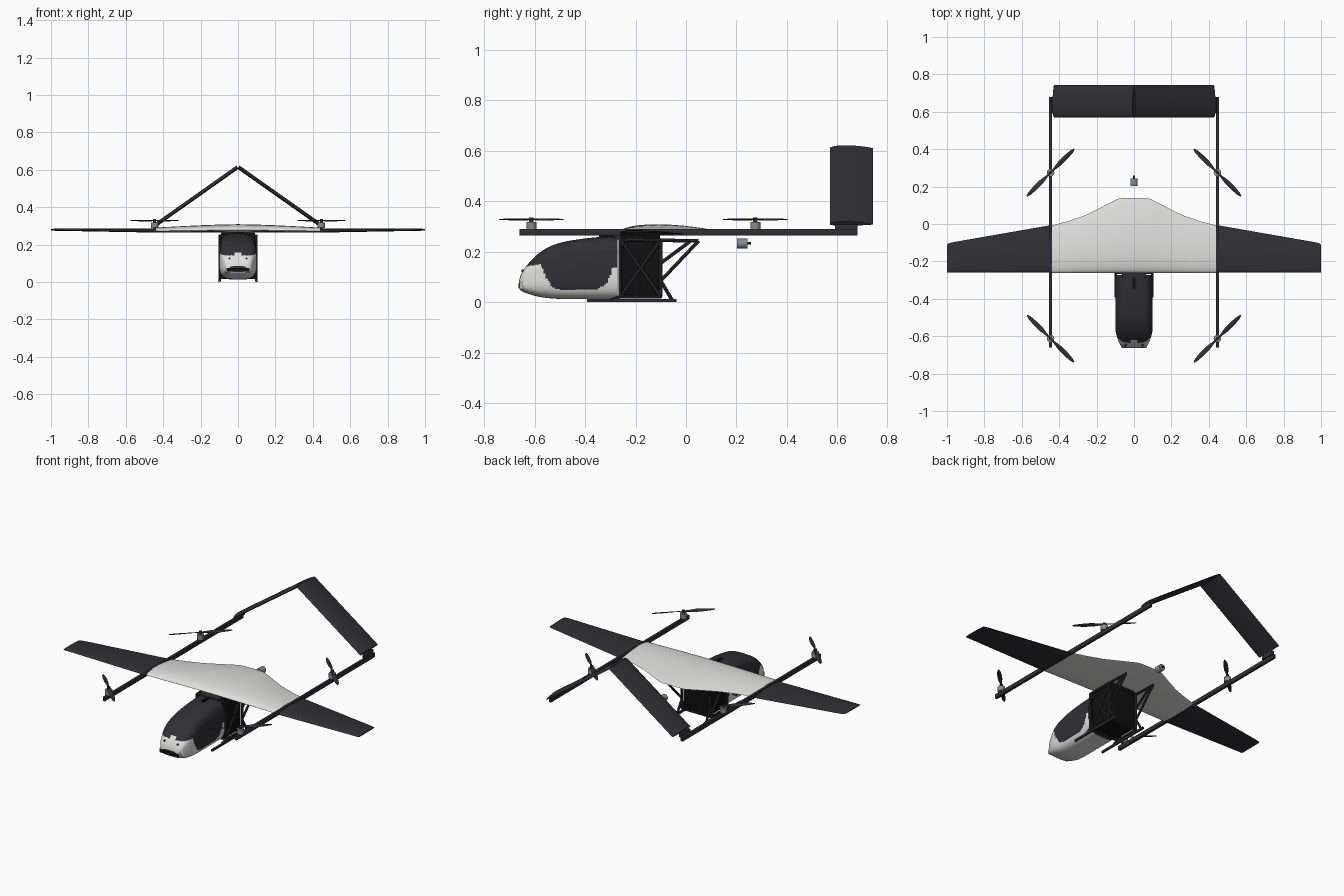
import bpy, bmesh, math
from mathutils import Vector, Matrix

if "Cube" in bpy.data.objects:
    bpy.data.objects.remove(bpy.data.objects["Cube"])


def material(name, r, g, b):
    m = bpy.data.materials.new(name)
    m.use_nodes = True
    m.diffuse_color = (r, g, b, 1)
    bsdf = m.node_tree.nodes["Principled BSDF"]
    bsdf.inputs["Base Color"].default_value = (r, g, b, 1)
    bsdf.inputs["Roughness"].default_value = 0.6
    return m


DARK = material("charcoal", 0.03, 0.029, 0.035)
WHITE = material("off white", 0.75, 0.75, 0.74)
BLACK = material("black", 0.005, 0.005, 0.005)
GREY = material("motor grey", 0.25, 0.26, 0.27)


def finish(name, bm, *mats, smooth=True):
    bmesh.ops.recalc_face_normals(bm, faces=bm.faces)
    me = bpy.data.meshes.new(name)
    bm.to_mesh(me)
    bm.free()
    ob = bpy.data.objects.new(name, me)
    bpy.context.collection.objects.link(ob)
    for m in mats:
        me.materials.append(m)
    if smooth:
        bpy.ops.object.select_all(action="DESELECT")
        ob.select_set(True)
        bpy.context.view_layer.objects.active = ob
        bpy.ops.object.shade_smooth_by_angle(angle=math.radians(35))
    return ob


def add_loft(bm, sections):
    rings = [[bm.verts.new(p) for p in s] for s in sections]
    n = len(rings[0])
    for a, b in zip(rings, rings[1:]):
        for i in range(n):
            j = (i + 1) % n
            bm.faces.new((a[i], a[j], b[j], b[i]))
    bm.faces.new(rings[0])
    bm.faces.new(rings[-1])


def foil(lead, chord, thick, up=Vector((0, 0, 1)), along=Vector((0, 1, 0)), n=14):
    """Closed wing section: rounded leading edge, thin trailing edge, flatter belly."""
    pts = []
    for k in range(2 * n):
        a = math.pi * k / n
        c = (1 + math.cos(a)) / 2
        h = 2.6 * math.sqrt(c) * (1 - c) ** 0.9 * 0.97 + 0.04 * c
        side = 0.72 if k <= n else -0.28
        pts.append(Vector(lead) + along * chord * c + up * thick * h * side)
    return pts


def add_box(bm, centre, size):
    bmesh.ops.create_cube(bm, size=1, matrix=Matrix.Translation(centre) @ Matrix.Diagonal((*size, 1)))


def box(name, centre, size, mat, bevel=0.0):
    bm = bmesh.new()
    add_box(bm, centre, size)
    if bevel:
        bmesh.ops.bevel(bm, geom=bm.edges[:], offset=bevel, segments=2, affect="EDGES", profile=0.5)
    return finish(name, bm, mat)


def add_tube(bm, a, b, r, sides=8):
    a, b = Vector(a), Vector(b)
    d = b - a
    mat = Matrix.Translation((a + b) / 2) @ d.to_track_quat("Z", "Y").to_matrix().to_4x4()
    bmesh.ops.create_cone(bm, cap_ends=True, segments=sides, radius1=r, radius2=r, depth=d.length, matrix=mat)


def lerp_table(table, v):
    for (a, p), (b, q) in zip(table, table[1:]):
        if v <= b:
            return p + (q - p) * max(0, (v - a) / (b - a))
    return table[-1][1]


# Central wing with a swept, flat-topped trailing edge
trail = [(0, 0.14), (0.08, 0.138), (0.17, 0.092), (0.26, 0.047), (0.35, 0.016), (0.438, -0.008)]
bm = bmesh.new()
secs = []
for k in range(-20, 21):
    x = 0.438 * k / 20
    thick = 0.042 - 0.018 * (abs(x) / 0.438) ** 1.5
    secs.append(foil((x, -0.262, 0.266 + 0.28 * thick), lerp_table(trail, abs(x)) + 0.262, thick))
add_loft(bm, secs)
finish("centre_wing", bm, WHITE)

# Pod cross-section stations: y, top, bottom, half width
stations = [(-0.662, 0.085, 0.055, 0.045), (-0.654, 0.11, 0.046, 0.066), (-0.63, 0.147, 0.035, 0.082),
            (-0.575, 0.2, 0.02, 0.098), (-0.5, 0.235, 0.013, 0.1), (-0.38, 0.255, 0.012, 0.1),
            (-0.272, 0.262, 0.012, 0.1)]
# Lower edge of the dark canopy: y, z
canopy = [(-0.645, 0.14), (-0.575, 0.15), (-0.558, 0.105), (-0.53, 0.06), (-0.5, 0.05),
          (-0.35, 0.052), (-0.315, 0.075), (-0.295, 0.127), (-0.275, 0.147)]


def spline(rows, per):
    rows = [Vector(r) for r in rows]
    ext = [rows[0] * 2 - rows[1]] + rows + [rows[-1] * 2 - rows[-2]]
    out = []
    for p, a, b, q in zip(ext, ext[1:], ext[2:], ext[3:]):
        for k in range(per):
            t = k / per
            out.append(a + 0.5 * t * (b - p + t * (2 * p - 5 * a + 4 * b - q + t * (3 * (a - b) + q - p))))
    return out + [rows[-1]]


def power(v, e):
    return math.copysign(abs(v) ** e, v)


bm = bmesh.new()
secs = []
for y, top, bot, w in spline(stations, 14):
    mid, half = (top + bot) / 2, (top - bot) / 2
    angles = [2 * math.pi * k / 96 for k in range(96)]
    secs.append([(w * power(math.cos(a), 0.55), y, mid + half * power(math.sin(a), 0.55)) for a in angles])
add_loft(bm, secs)
for f in bm.faces:
    c = f.calc_center_median()
    notch = 0.025 * max(0, 1 - abs(c.x) / 0.02) if c.y < -0.575 else 0
    f.material_index = int(c.z > lerp_table(canopy, c.y) + notch or len(f.verts) > 4)
finish("pod", bm, WHITE, DARK)

# Nose sensor bar
box("sensor_bar", (0, -0.648, 0.066), (0.14, 0.024, 0.03), WHITE, 0.004)
box("sensor_window", (0, -0.661, 0.066), (0.125, 0.006, 0.018), BLACK)
bm = bmesh.new()
for s in (-1, 1):
    add_tube(bm, (0.045 * s, -0.62, 0.125), (0.045 * s, -0.652, 0.125), 0.005, 12)
finish("nose_lamps", bm, DARK)

# Cargo box and roof mounts
box("cargo_box", (0, -0.18, 0.145), (0.18, 0.155, 0.24), BLACK, 0.004)
box("roof_antenna", (0, -0.315, 0.262), (0.018, 0.06, 0.012), BLACK, 0.003)
box("pod_mount", (0, -0.265, 0.258), (0.13, 0.04, 0.018), DARK)

# Truss frame and skids on both sides
top_front, top_rear = (-0.26, 0.248), (-0.1, 0.248)
low_front, low_rear = (-0.26, 0.022), (-0.1, 0.022)
tip, strut = (0.05, 0.243), (-0.1, 0.085)
members = [(top_front, tip), (top_front, low_front), (top_rear, low_rear), (top_front, low_rear),
           (top_rear, low_front), (tip, strut), ((0.015, 0.24), (-0.1, 0.155)),
           (low_front, low_rear), (strut, (-0.055, 0.008)), (low_front, (-0.3, 0.008))]
bm = bmesh.new()
for s in (-1, 1):
    for a, b in members:
        add_tube(bm, (0.098 * s, *a), (0.098 * s, *b), 0.007)
    add_box(bm, (0.098 * s, -0.215, 0.006), (0.01, 0.355, 0.012))
for p in (top_front, top_rear, low_front, low_rear):
    add_tube(bm, (-0.098, *p), (0.098, *p), 0.006)
finish("truss_frame", bm, DARK)

# Rear pusher motor
bm = bmesh.new()
add_tube(bm, (0, 0.203, 0.233), (0, 0.243, 0.233), 0.02, 20)
finish("pusher_motor", bm, GREY)
bm = bmesh.new()
add_tube(bm, (0, 0.243, 0.233), (0, 0.258, 0.233), 0.005, 10)
finish("pusher_shaft", bm, DARK)

for s, side in ((1, "left"), (-1, "right")):
    # Outer wing panel
    bm = bmesh.new()
    rows = [(0.455, 0.252, 0.02, 0.27), (0.96, 0.164, 0.012, 0.277), (0.99, 0.157, 0.01, 0.277), (1, 0.15, 0.005, 0.278)]
    add_loft(bm, [foil((s * x, -0.26, z), c, t) for x, c, t, z in rows])
    finish(side + "_outer_wing", bm, DARK)

    # Boom and tail bracket
    box(side + "_boom", (0.446 * s, 0.01, 0.277), (0.016, 1.34, 0.027), DARK, 0.003)
    box(side + "_tail_bracket", (0.436 * s, 0.635, 0.297), (0.014, 0.09, 0.022), DARK, 0.002)

    # Inverted V tail panel
    low, high = Vector((0.428 * s, 0.57, 0.308)), Vector((0, 0.57, 0.61))
    normal = Vector((s * (high.z - low.z), 0, abs(low.x))).normalized()
    bm = bmesh.new()
    add_loft(bm, [foil(p, 0.172, 0.02, normal) for p in (low, high)])
    finish(side + "_tail_panel", bm, DARK)

    # Lift motors with two-bladed rotors
    for y, turn, end in ((-0.613, s, "front"), (0.275, -s, "rear")):
        name = side + "_" + end
        bm = bmesh.new()
        add_tube(bm, (0.446 * s, y, 0.288), (0.446 * s, y, 0.318), 0.02, 20)
        finish(name + "_motor", bm, GREY)
        bm = bmesh.new()
        add_tube(bm, (0.446 * s, y, 0.316), (0.446 * s, y, 0.336), 0.009, 14)
        hub = Vector((0.446 * s, y, 0.328))
        for half in (0, math.pi):
            rot = Matrix.Rotation(turn * math.pi / 4 + half, 3, "Z")
            blade = []
            for r, chord, pitch in ((0.005, 0.01, 30), (0.03, 0.014, 28), (0.07, 0.026, 20),
                                    (0.12, 0.025, 13), (0.16, 0.018, 9), (0.178, 0.006, 8)):
                a = math.radians(pitch)
                along = Vector((0, math.cos(a), math.sin(a)))
                up = Vector((0, -math.sin(a), math.cos(a)))
                sec = foil(Vector((r, 0, 0)) - along * chord / 2, chord, 0.004, up, along, 5)
                blade.append([hub + rot @ p for p in sec])
            add_loft(bm, blade)
        finish(name + "_rotor", bm, DARK)
